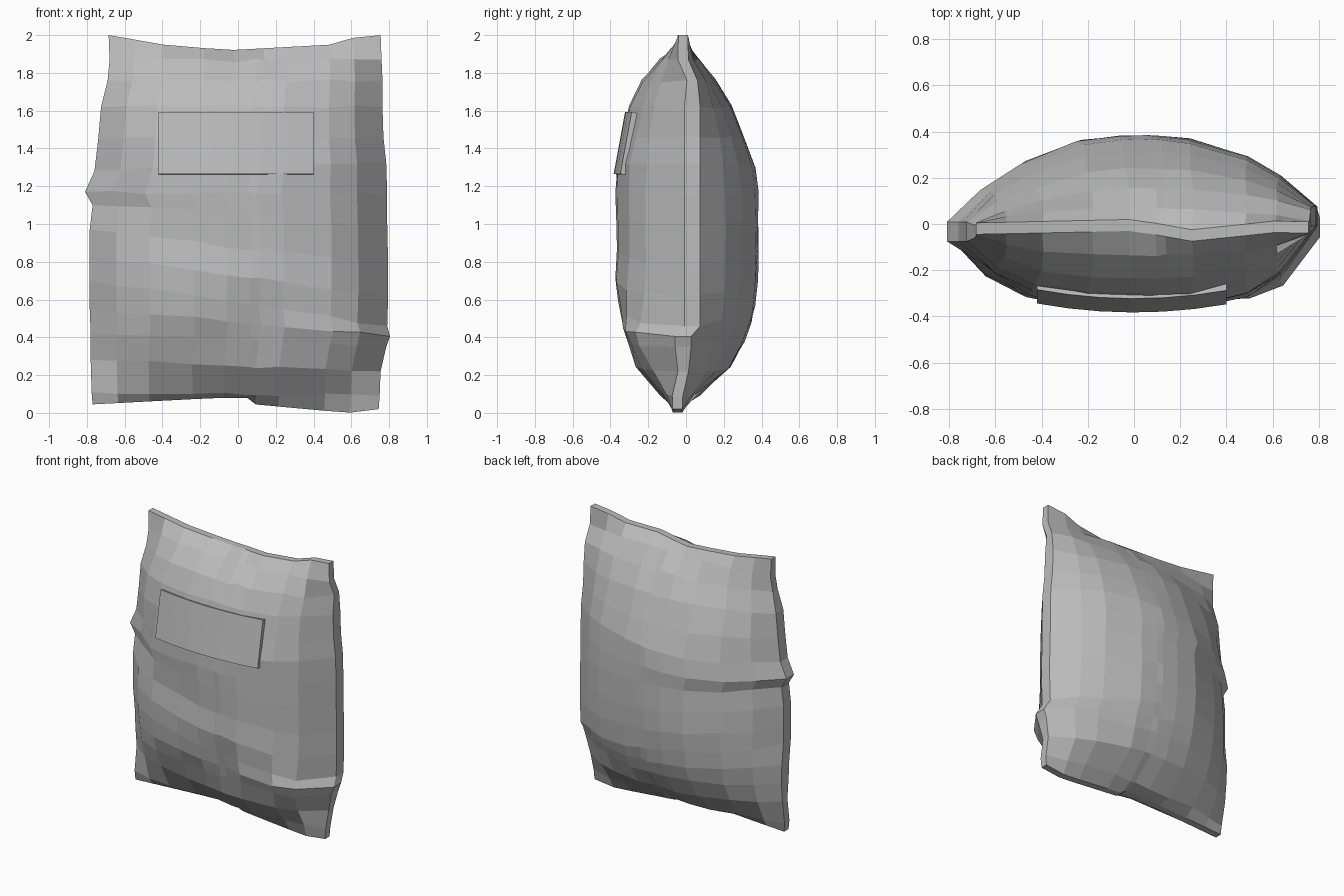
import bpy, bmesh, math, random

random.seed(4)
cube = bpy.data.objects.get("Cube")
if cube:
    bpy.data.objects.remove(cube, do_unlink=True)

grey = bpy.data.materials.new("plain grey")
grey.use_nodes = True
grey.diffuse_color = (0.5, 0.5, 0.5, 1)
grey.node_tree.nodes["Principled BSDF"].inputs["Base Color"].default_value = (0.5, 0.5, 0.5, 1)


def finish(bm, name):
    bmesh.ops.recalc_face_normals(bm, faces=bm.faces)
    mesh = bpy.data.meshes.new(name)
    bm.to_mesh(mesh)
    bm.free()
    mesh.materials.append(grey)
    obj = bpy.data.objects.new(name, mesh)
    bpy.context.collection.objects.link(obj)
    return obj


def lerp_table(table, x):
    for (x0, a), (x1, b) in zip(table, table[1:]):
        if x <= x1:
            return a + (b - a) * max(0, (x - x0) / (x1 - x0))
    return table[-1][1]


# Wavy sealed edges
TOP = [(-.68, 2.0), (-.4, 1.95), (-.05, 1.92), (.5, 1.95), (.56, 1.98), (.75, 2.0)]
BOTTOM = [(-.77, .045), (-.1, .08), (.05, .08), (.09, .045), (.58, 0), (.74, .02)]
TOP_Y = [(-.68, -.02), (0, -.005), (.31, -.06), (.56, -.01), (.75, -.015)]

# Rows: left z, left x, right z, right x, front y, back y
ROWS = [
    (.045, -.77, .02, .745, -.07, -.02),
    (.11, -.775, .09, .75, -.13, .07),
    (.28, -.78, .22, .755, -.255, .235),
    (.42, -.78, .35, .785, -.31, .31),
    (.55, -.785, .405, .805, -.345, .345),
    (.70, -.785, .46, .79, -.365, .365),
    (.83, -.785, .62, .795, -.38, .38),
    (.97, -.785, .78, .795, -.365, .385),
    (1.10, -.77, 1.0, .79, -.37, .383),
    (1.17, -.81, 1.15, .79, -.372, .382),
    (1.28, -.76, 1.32, .785, -.365, .365),
    (1.45, -.74, 1.46, .77, -.34, .31),
    (1.62, -.725, 1.62, .765, -.30, .24),
    (1.76, -.69, 1.76, .765, -.235, .155),
    (1.87, -.68, 1.87, .76, -.135, .07),
    (2.0, -.685, 2.0, .755, -.045, .005),
]
COLUMNS = [-1, -.82, -.6, -.3, -.08, .08, .14, .3, .62, .8, 1]

# Dents: x, z, side, radius, outward amount
DENTS = [
    (-.66, 1.17, -1, .13, -.06), (-.5, 1.06, 1, .25, -.03),
    (.62, .40, -1, .14, .05), (.35, .3, -1, .16, .03),
    (.12, .5, -1, .16, -.03), (.45, 1.55, -1, .16, -.015),
    (-.4, 1.62, 1, .18, -.03), (.55, .42, 1, .18, -.02),
    (-.3, .2, -1, .2, -.02), (-.3, .95, -1, .2, -.02),
]


def bag_point(i, u, side):
    zl, xl, zr, xr, yf, yb = ROWS[i]
    t = (u + 1) / 2
    x, z = xl + (xr - xl) * t, zl + (zr - zl) * t
    sealed = i in (0, len(ROWS) - 1)
    if i == 0:
        z = lerp_table(BOTTOM, x)
    elif sealed:
        z = lerp_table(TOP, x)
    elif i == len(ROWS) - 2:
        z = min(z, lerp_table(TOP, x) - .06)
    if i > len(ROWS) - 3:
        mid = lerp_table(TOP_Y, x)
    elif i < 5:
        mid = -.045 if i < 2 else -.015
    else:
        mid = .033 * u
    if sealed:
        return x, mid + side * .025, z
    # Seam strip at the sides, pillow bulge between; the back is more tapered
    edge = mid + side * (.028 if i < 3 or i > 12 else .042)
    if side > 0:
        bulge = (1 - abs(u) ** 2.5) ** .95
    else:
        bulge = (1 - abs(u) ** 3.1) ** .85
    y = edge + ((yb if side > 0 else yf) - edge) * bulge
    if abs(u) < 1:
        for dx, dz, s, r, amount in DENTS:
            if s == side:
                y += side * amount * math.exp(-((x - dx) ** 2 + (z - dz) ** 2) / r ** 2)
        y += random.uniform(-.004, .004)
        z += random.uniform(-.01, .01)
    return x, y, z


# Pouch body lofted from closed rings
bm = bmesh.new()
n = len(COLUMNS)
rings = []
for i in range(len(ROWS)):
    ring = [bm.verts.new(bag_point(i, u, -1)) for u in COLUMNS]
    ring += [bm.verts.new(bag_point(i, u, 1)) for u in reversed(COLUMNS)]
    rings.append(ring)
for a, b in zip(rings, rings[1:]):
    for j in range(2 * n):
        k = (j + 1) % (2 * n)
        bm.faces.new((a[j], a[k], b[k], b[j]))
for ring in (rings[0], rings[-1]):
    for j in range(n - 1):
        bm.faces.new((ring[j], ring[j + 1], ring[-2 - j], ring[-1 - j]))
finish(bm, "pouch_body")

# Raised curved label on the front
bm = bmesh.new()
sections = []
for j in range(7):
    t = j / 6
    x = -.42 + .82 * t
    bow = .22 * x * x
    low, high = 1.265, 1.592
    corners = [(-.383, low), (-.323, high), (-.268, high - .012), (-.328, low - .008)]
    sections.append([bm.verts.new((x, y + bow, z)) for y, z in corners])
for a, b in zip(sections, sections[1:]):
    for k in range(4):
        m = (k + 1) % 4
        bm.faces.new((a[k], a[m], b[m], b[k]))
bm.faces.new(sections[0])
bm.faces.new(sections[-1])
finish(bm, "front_label")
